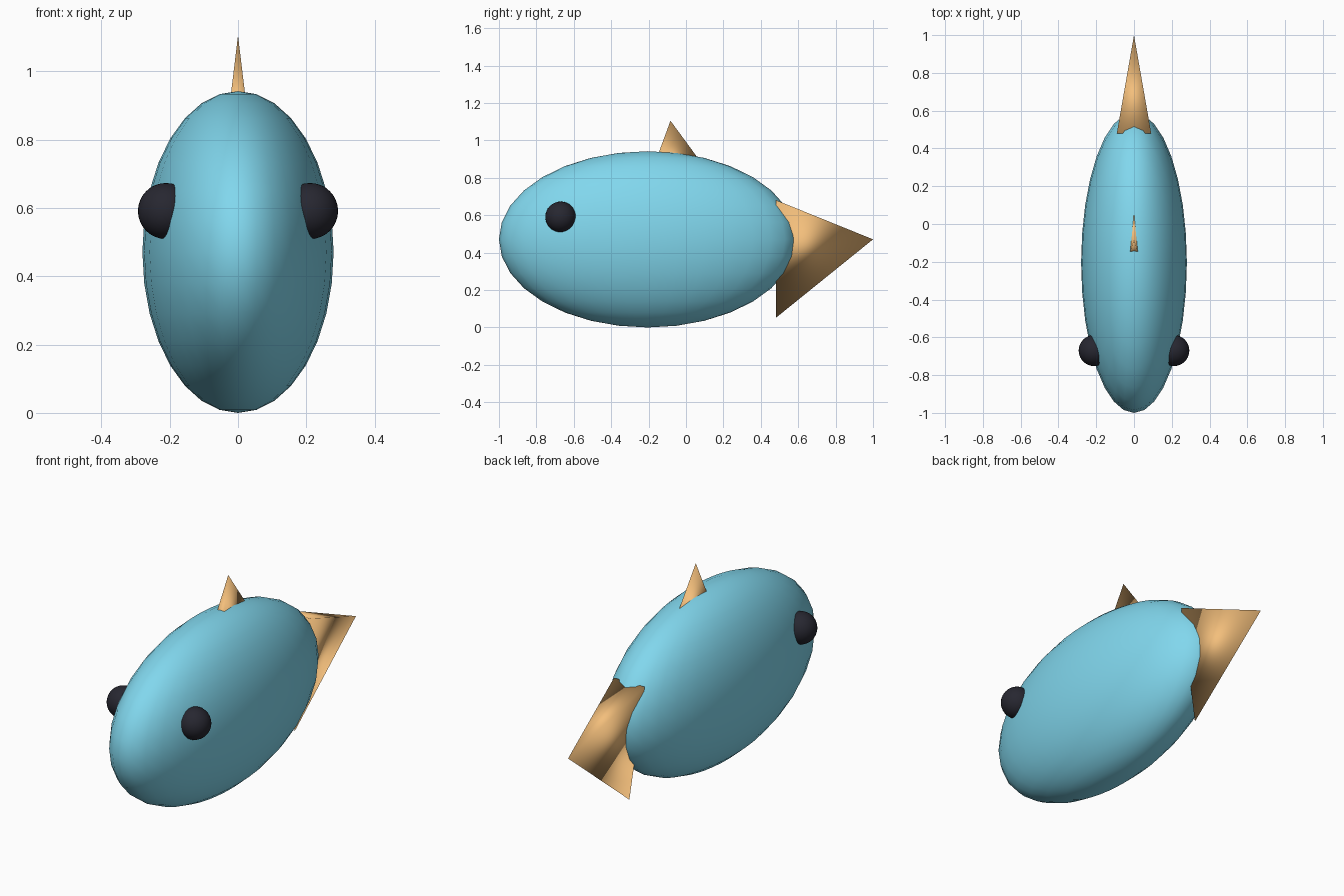
import bpy
from math import radians

if "Cube" in bpy.data.objects:
    bpy.data.objects.remove(bpy.data.objects["Cube"])


def material(name, rgb):
    m = bpy.data.materials.new(name)
    m.diffuse_color = (*rgb, 1)
    m.use_nodes = True
    m.node_tree.nodes["Principled BSDF"].inputs["Base Color"].default_value = m.diffuse_color
    return m


blue = material("body_blue", (0.22, 0.68, 0.85))
orange = material("fin_orange", (0.90, 0.52, 0.20))
black = material("eye_black", (0.02, 0.02, 0.03))


def finish(name, mat, scale):
    ob = bpy.context.object
    ob.name = name
    ob.scale = scale
    bpy.ops.object.transform_apply(location=False, rotation=False, scale=True)
    ob.data.materials.append(mat)
    bpy.ops.object.shade_smooth()
    return ob


def ball(name, mat, loc, radii):
    bpy.ops.mesh.primitive_uv_sphere_add(segments=32, ring_count=16, radius=1, location=loc)
    return finish(name, mat, radii)


def fin(name, mat, loc, radius, depth, flatten, tilt=0):
    # three-sided cone, squeezed sideways
    bpy.ops.mesh.primitive_cone_add(vertices=3, radius1=radius, radius2=0, depth=depth,
                                    location=loc, rotation=(tilt, 0, 0))
    return finish(name, mat, (flatten, 1, 1))


# Body
ball("body", blue, (0, -0.205, 0.471), (0.28, 0.795, 0.471))

# Eyes
for side, label in ((-1, "left"), (1, "right")):
    ball("eye_" + label, black, (side * 0.211, -0.67, 0.591), (0.082,) * 3)

# Tail fin points backwards, back fin points up
fin("tail_fin", orange, (0, 0.74, 0.471), 0.42, 0.52, 0.25, radians(-90))
fin("back_fin", orange, (0, -0.083, 0.945), 0.235, 0.32, 0.19)
